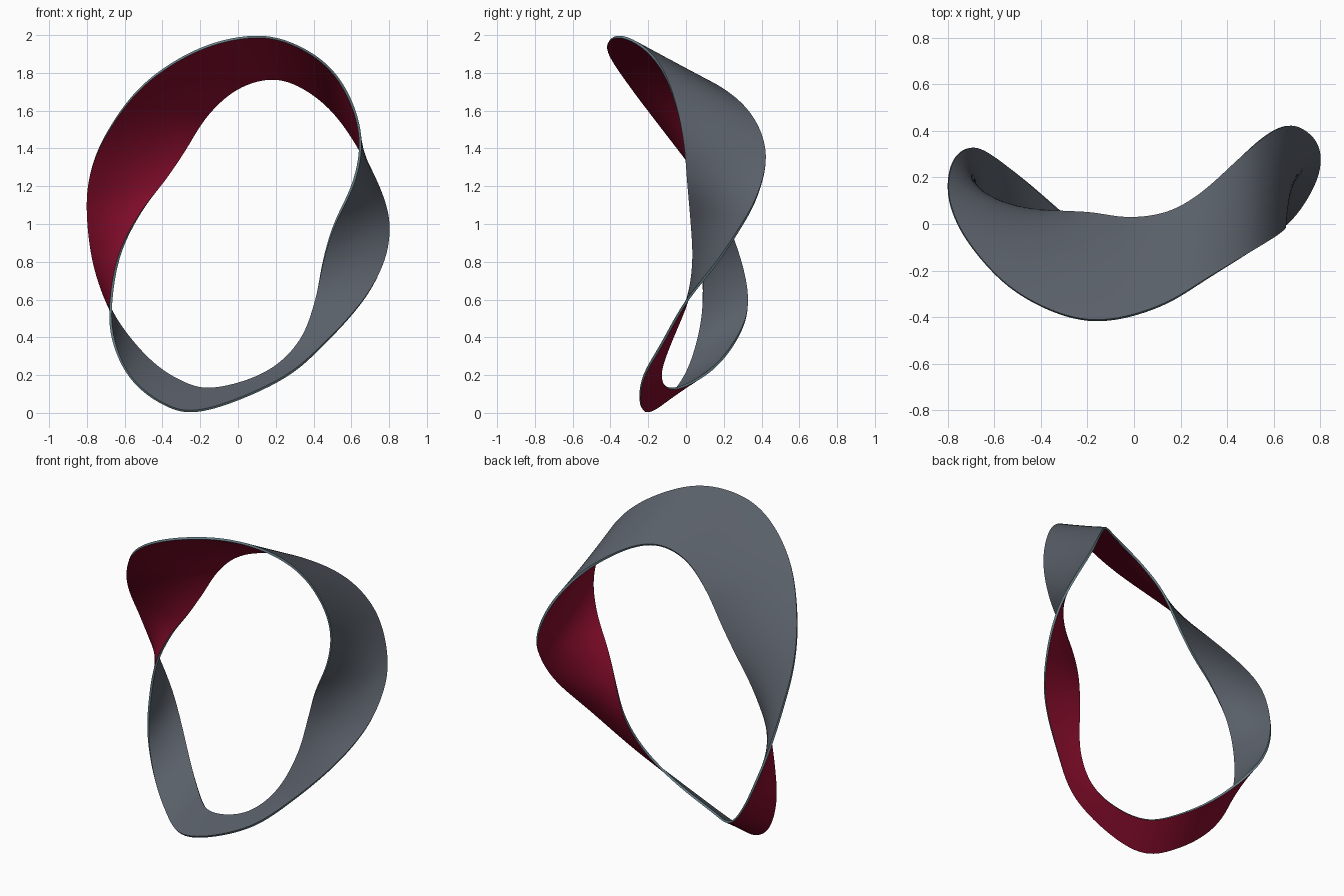
import bpy, bmesh
from mathutils import Vector

if "Cube" in bpy.data.objects:
    bpy.data.objects.remove(bpy.data.objects["Cube"])

# Matching points on the two edges of the ribbon: edge A xyz, edge B xyz
PAIRS = [
    (0.10, -0.36, 1.995, 0.15, 0.05, 1.77), (0.32, -0.23, 1.94, 0.30, 0.14, 1.745),
    (0.50, -0.12, 1.81, 0.46, 0.29, 1.64), (0.61, -0.05, 1.62, 0.58, 0.39, 1.50),
    (0.65, -0.01, 1.42, 0.68, 0.425, 1.33), (0.61, 0.01, 1.21, 0.77, 0.37, 1.13),
    (0.51, 0.03, 1.00, 0.80, 0.28, 0.97), (0.45, 0.04, 0.80, 0.77, 0.16, 0.79),
    (0.41, 0.01, 0.60, 0.66, 0.00, 0.59), (0.33, -0.08, 0.38, 0.45, -0.13, 0.36),
    (0.15, -0.135, 0.21, 0.22, -0.235, 0.17), (-0.13, -0.09, 0.125, -0.20, -0.23, 0.005),
    (-0.30, 0.04, 0.165, -0.42, -0.11, 0.06), (-0.46, 0.18, 0.27, -0.58, 0.00, 0.20),
    (-0.61, 0.295, 0.44, -0.665, 0.065, 0.40), (-0.70, 0.33, 0.60, -0.672, 0.09, 0.60),
    (-0.77, 0.285, 0.82, -0.625, 0.085, 0.85), (-0.80, 0.18, 1.08, -0.51, 0.07, 1.07),
    (-0.78, 0.05, 1.28, -0.39, 0.055, 1.225), (-0.69, -0.11, 1.49, -0.28, 0.05, 1.39),
    (-0.50, -0.30, 1.74, -0.17, 0.045, 1.57), (-0.20, -0.42, 1.93, -0.02, 0.025, 1.71),
]
STEPS, ACROSS, THICKNESS = 10, 8, 0.013


def material(name, rgb):
    m = bpy.data.materials.new(name)
    m.diffuse_color = (*rgb, 1)
    m.use_nodes = True
    m.node_tree.nodes["Principled BSDF"].inputs["Base Color"].default_value = m.diffuse_color
    return m


def closed_spline(points, steps):
    """Smooth closed curve through the points."""
    n, out = len(points), []
    for i in range(n):
        p0, p1, p2, p3 = (points[(i + k) % n] for k in (-1, 0, 1, 2))
        for s in range(steps):
            t = s / steps
            out.append(0.5 * (2 * p1 + (p2 - p0) * t
                              + (2 * p0 - 5 * p1 + 4 * p2 - p3) * t * t
                              + (3 * p1 - p0 - 3 * p2 + p3) * t ** 3))
    return out


def relax(points):
    """Even out small bumps along a closed curve."""
    n = len(points)
    for _ in range(12):
        points = [points[i] * 0.5 + (points[i - 1] + points[(i + 1) % n]) * 0.25
                  for i in range(n)]
    return points


edge_a = relax(closed_spline([Vector(p[:3]) for p in PAIRS], STEPS))
edge_b = relax(closed_spline([Vector(p[3:]) for p in PAIRS], STEPS))

# Ribbon surface stretched between the two edges
bm = bmesh.new()
rows = [[bm.verts.new(a.lerp(b, k / ACROSS)) for k in range(ACROSS + 1)]
        for a, b in zip(edge_a, edge_b)]
for i, row in enumerate(rows):
    nxt = rows[(i + 1) % len(rows)]
    for k in range(ACROSS):
        bm.faces.new((row[k], nxt[k], nxt[k + 1], row[k + 1]))
mesh = bpy.data.meshes.new("twisted_ribbon")
bm.to_mesh(mesh)
bm.free()
ribbon = bpy.data.objects.new("twisted_ribbon", mesh)
bpy.context.collection.objects.link(ribbon)

# Grey on one side, red on the other, pale rim
for m in (material("slate_grey", (0.10, 0.115, 0.14)),
          material("deep_red", (0.25, 0.004, 0.026)),
          material("rim_blue_grey", (0.13, 0.21, 0.24))):
    mesh.materials.append(m)

# Thickness
solid = ribbon.modifiers.new("thickness", 'SOLIDIFY')
solid.thickness = THICKNESS
solid.offset = 0
solid.material_offset = 1
solid.material_offset_rim = 2

bpy.context.view_layer.objects.active = ribbon
ribbon.select_set(True)
bpy.ops.object.modifier_apply(modifier=solid.name)
bpy.ops.object.shade_smooth_by_angle()
